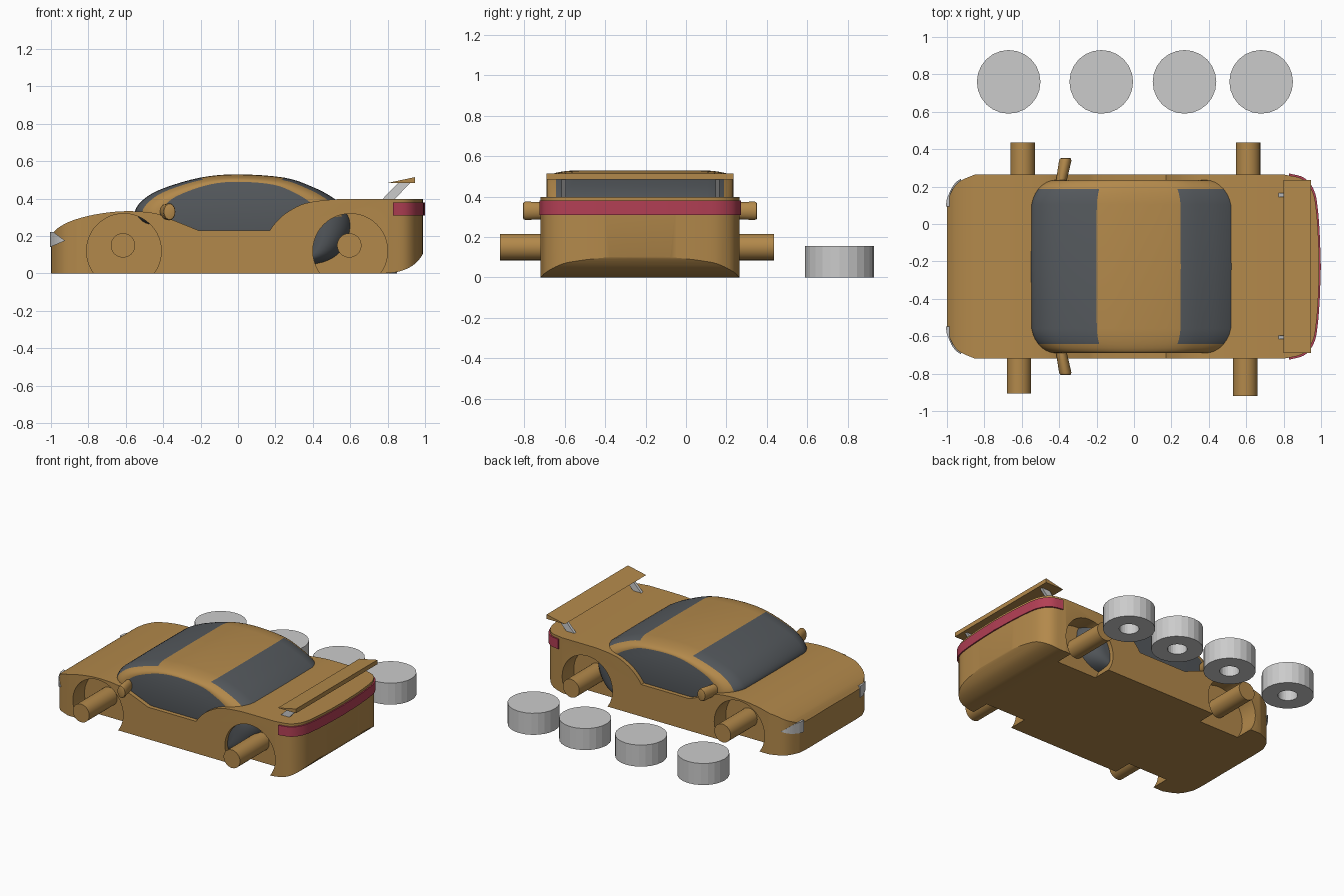
import bpy, bmesh, math
from mathutils import Vector

if "Cube" in bpy.data.objects:
    bpy.data.objects.remove(bpy.data.objects["Cube"])

CY = -0.2275          # centre line of the car
HALF = 0.4925         # half width of the body


def material(name, rgb):
    m = bpy.data.materials.new(name)
    m.diffuse_color = (*rgb, 1)
    m.use_nodes = True
    m.node_tree.nodes["Principled BSDF"].inputs["Base Color"].default_value = m.diffuse_color
    return m


BROWN = material("brown_paint", (0.45, 0.25, 0.07))
GLASS = material("dark_glass", (0.09, 0.10, 0.11))
RED = material("red_light", (0.45, 0.05, 0.09))


def spline(pts, n=5):
    # Catmull-Rom curve through 2D points
    p = [Vector(q) for q in pts]
    p = [2 * p[0] - p[1]] + p + [2 * p[-1] - p[-2]]
    out = []
    for i in range(1, len(p) - 2):
        a, b, c, d = p[i - 1:i + 3]
        for k in range(n):
            t = k / n
            out.append(0.5 * (2 * b + (c - a) * t + (2 * a - 5 * b + 4 * c - d) * t ** 2
                              + (3 * b - a - 3 * c + d) * t ** 3))
    return [tuple(q) for q in out] + [tuple(pts[-1])]


def finish(name, bm, mats=(), smooth=None):
    bmesh.ops.recalc_face_normals(bm, faces=bm.faces)
    me = bpy.data.meshes.new(name)
    bm.to_mesh(me)
    bm.free()
    ob = bpy.data.objects.new(name, me)
    bpy.context.collection.objects.link(ob)
    for m in mats:
        me.materials.append(m)
    if smooth:
        soften(ob, smooth)
    return ob


def activate(ob):
    bpy.ops.object.select_all(action='DESELECT')
    ob.select_set(True)
    bpy.context.view_layer.objects.active = ob


def soften(ob, angle=30):
    activate(ob)
    bpy.ops.object.shade_smooth_by_angle(angle=math.radians(angle))


def prism(name, pts, a, b, axis='y', mats=(), smooth=None):
    # extrude a 2D outline along y (points are x, z) or z (points are x, y)
    bm = bmesh.new()
    def put(p, t):
        return bm.verts.new((p[0], t, p[1]) if axis == 'y' else (p[0], p[1], t))
    lo, hi = [put(p, a) for p in pts], [put(p, b) for p in pts]
    n = len(pts)
    bm.faces.new(lo)
    bm.faces.new(hi)
    for i in range(n):
        bm.faces.new((lo[i], lo[(i + 1) % n], hi[(i + 1) % n], hi[i]))
    return finish(name, bm, mats, smooth)


def boolean(ob, cutter, op):
    cutter.hide_render = True
    mod = ob.modifiers.new("cut", 'BOOLEAN')
    mod.operation, mod.object, mod.solver = op, cutter, 'EXACT'
    activate(ob)
    bpy.ops.object.modifier_apply(modifier=mod.name)
    bpy.data.objects.remove(cutter)


def circle(cx, cz, r, n=48):
    return [(cx + r * math.cos(2 * math.pi * i / n), cz + r * math.sin(2 * math.pi * i / n))
            for i in range(n)]


# plan outline of the car
front = spline([(-1, 0), (-1, .3), (-.985, .38), (-.94, .45), (-.85, HALF)])
rear = spline([(.80, HALF), (.9, .468), (.955, .40), (.975, .3), (.986, .15), (.99, 0)])


def plan(half, grow=0.0):
    k = 1 + grow / HALF
    g = [(x + grow * (1 if x > 0 else -1), y * k) for x, y in half if y > 0.001]
    return [(x, CY + y) for x, y in g], [(x, CY - y) for x, y in reversed(g)]


def full_plan(grow=0.0):
    up, down = plan(front + rear, grow)
    return up + down


# body
profile = (spline([(-1.02, .19), (-1, .205), (-.96, .245), (-.88, .285), (-.75, .318), (-.6, .333),
                   (-.45, .323), (-.36, .29), (-.21, .23)])
           + spline([(.17, .23), (.2, .27), (.26, .325), (.36, .375), (.5, .395), (.62, .398)])
           + [(1.02, .398)]
           + spline([(1.0, .14), (.98, .09), (.93, .04), (.86, .01), (.78, 0)])
           + [(-1.02, 0)])
body = prism("car_body", profile, CY - .6, CY + .6, mats=[BROWN])
boolean(body, prism("plan_cutter", full_plan(), -.1, .6, 'z'), 'INTERSECT')

# wheel wells
for x in (-.61, .60):
    for s in (-1, 1):
        well = prism("well_cutter", circle(x, .12, .2), CY + s * .36, CY + s * .6)
        boolean(body, well, 'DIFFERENCE')
soften(body)

# cabin: arched profile whose rings shrink towards rounded sides
arch = [(-.36, .2), (-.44, .25), (-.52, .28), (-.55, .335), (-.5, .4), (-.4, .455), (-.2, .513),
        (0, .53), (.25, .512), (.4, .462), (.5, .41), (.56, .36), (.605, .29), (.6, .2),
        (.54, .1), (.42, .05), (.2, .04)]
curve = spline(arch, 4)
bm = bmesh.new()
angles = [math.radians(-90 + 11.25 * i) for i in range(17)]
rings = []
for t in angles:
    drop = 1 - math.cos(t)
    sx, sz = 1 - .24 * drop, 1 - .12 * drop
    y = CY + .1625 * math.sin(t) + (.30 if t > 0.001 else -.30 if t < -.001 else 0)
    rings.append([bm.verts.new((x * sx, y, .2 + (z - .2) * sz)) for x, z in curve])
n = len(curve)
for j in range(len(rings) - 1):
    side = j < 4 or j >= len(rings) - 5
    for i in range(n):
        k = (i + 1) % n
        f = bm.faces.new((rings[j][i], rings[j][k], rings[j + 1][k], rings[j + 1][i]))
        x, z = (curve[i][0] + curve[k][0]) / 2, (curve[i][1] + curve[k][1]) / 2
        if z > .3 and (side or -.2 < x < .25):
            f.material_index = 1
bm.faces.new(rings[0])
bm.faces.new(rings[-1])
finish("cabin", bm, [GLASS, BROWN], 30)

# tail light wrapping round the rear
tail = [(.84, HALF)] + [p for p in rear if p[0] > .84]
tail = [(.82, HALF - .002)] + tail[1:]
up, down = plan(tail, .008)
prism("tail_light", up + [(1.0, CY)] + down, .31, .38, 'z', [RED], 30)

# headlights and side mirrors
for s, side in ((-1, "right"), (1, "left")):
    lamp = prism(side + "_headlight", [(-1.03, .225), (-.985, .22), (-.925, .175), (-1.03, .13)],
                 CY + s * .32, CY + s * .6)
    boolean(lamp, prism("lamp_cutter", full_plan(.006), -.1, .6, 'z'), 'INTERSECT')

    bm = bmesh.new()
    mirror_rings = []
    for d, x, r in ((.44, -.392, .85), (.565, -.368, 1), (.577, -.366, .9), (.58, -.365, .7)):
        mirror_rings.append([bm.verts.new((x + .033 * r * math.cos(a), CY + s * d,
                                           .33 + .046 * r * math.sin(a)))
                             for a in [2 * math.pi * i / 24 for i in range(24)]])
    for a, b in zip(mirror_rings, mirror_rings[1:]):
        for i in range(24):
            bm.faces.new((a[i], a[(i + 1) % 24], b[(i + 1) % 24], b[i]))
    bm.faces.new(mirror_rings[0])
    bm.faces.new(mirror_rings[-1])
    finish(side + "_mirror", bm, [BROWN], 40)

# rear spoiler and its struts
prism("spoiler", [(.80, .484), (.945, .515), (.945, .484)], -.69, .235, mats=[BROWN])
for y in (-.605, .155):
    prism("spoiler_strut", [(.765, .39), (.83, .39), (.925, .488), (.86, .488)], y - .01, y + .01)

# axle stubs
for x, y in ((-.615, -.905), (-.595, .435), (.595, -.92), (.61, .435)):
    inner = CY + (.3 if y > 0 else -.3)
    prism("axle", circle(x, .15, .065), inner, y, mats=[BROWN], smooth=30)

# loose wheels with a socket underneath
section = [(.065, .11), (.065, 0), (.17, 0), (.17, .155)]
for cx in (-.67, -.175, .27, .68):
    bm = bmesh.new()
    loops = []
    for r, z in section:
        loops.append([bm.verts.new((x, y, z)) for x, y in circle(cx, .76, r, 24)])
    for a, b in zip(loops, loops[1:]):
        for i in range(24):
            bm.faces.new((a[i], a[(i + 1) % 24], b[(i + 1) % 24], b[i]))
    bm.faces.new(loops[0])
    bm.faces.new(loops[-1])
    finish("wheel", bm)
